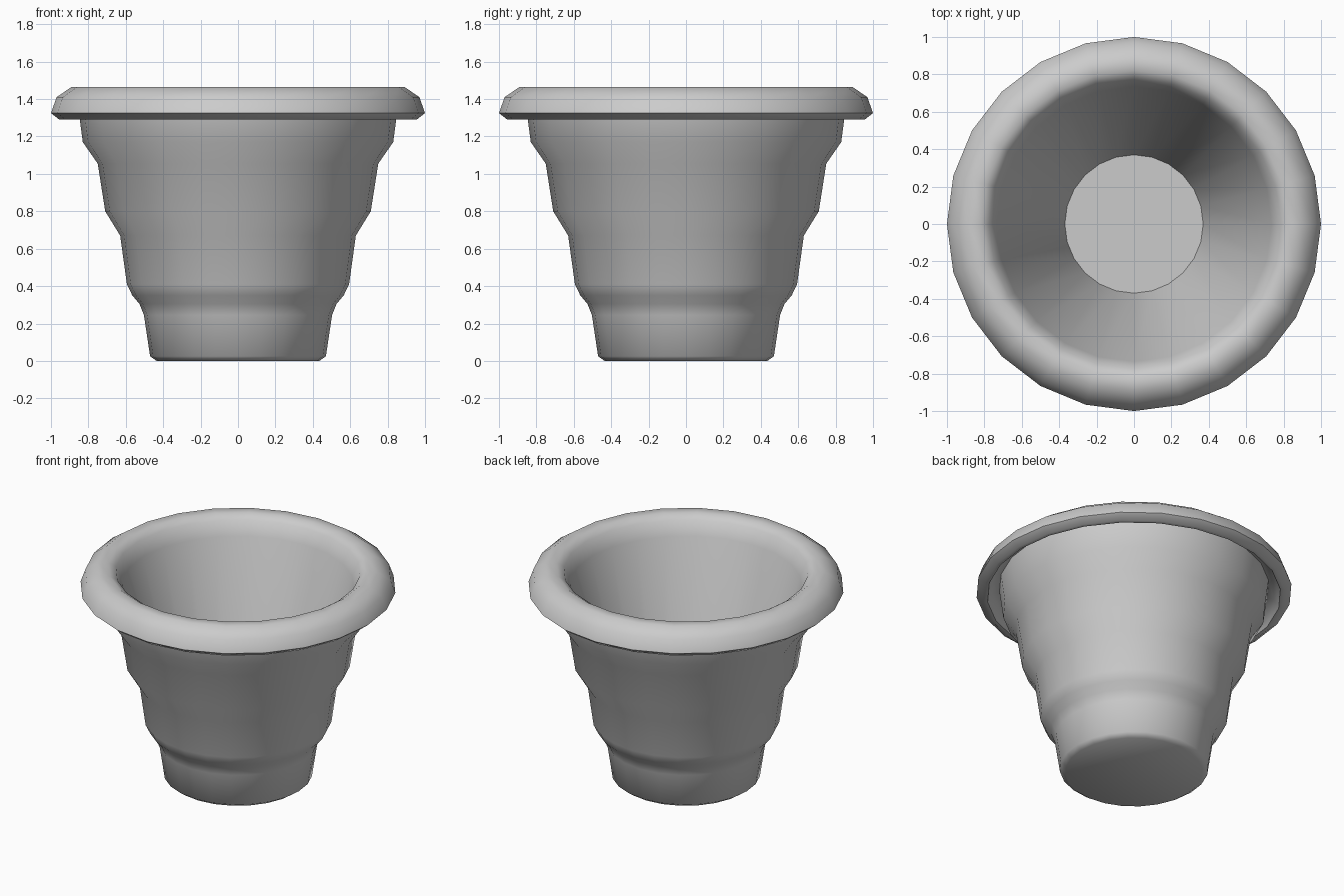
import bpy, bmesh, math

if "Cube" in bpy.data.objects:
    bpy.data.objects.remove(bpy.data.objects["Cube"])

SEGMENTS = 24

# Cup cross-section (radius, height): base, stepped wall, hollow lip, inside cone
PROFILE = [
    (0, 0), (0.435, 0), (0.47, 0.025),
    (0.503, 0.245), (0.527, 0.305), (0.565, 0.35), (0.594, 0.41),
    (0.63, 0.67), (0.71, 0.80),
    (0.75, 1.055), (0.83, 1.17), (0.855, 1.36),
    (0.90, 1.35), (0.93, 1.29),
    (0.955, 1.29), (1.0, 1.325), (0.97, 1.41), (0.89, 1.465),
    (0.82, 1.465), (0.775, 1.435), (0.735, 1.34),
    (0.37, 0.08), (0, 0.08),
]


def lathe(name, profile):
    bm = bmesh.new()
    verts = [bm.verts.new((r, 0, z)) for r, z in profile]
    edges = [bm.edges.new(pair) for pair in zip(verts, verts[1:])]
    bmesh.ops.spin(bm, geom=verts + edges, cent=(0, 0, 0), axis=(0, 0, 1),
                   angle=math.tau, steps=SEGMENTS, use_merge=False)
    bmesh.ops.remove_doubles(bm, verts=bm.verts, dist=0.0005)
    bmesh.ops.recalc_face_normals(bm, faces=bm.faces)
    mesh = bpy.data.meshes.new(name)
    bm.to_mesh(mesh)
    bm.free()
    obj = bpy.data.objects.new(name, mesh)
    bpy.context.collection.objects.link(obj)
    return obj


# Stepped pot with rolled lip
pot = lathe("stepped_pot", PROFILE)
bpy.context.view_layer.objects.active = pot
pot.select_set(True)
bpy.ops.object.shade_smooth_by_angle(angle=math.radians(60))
